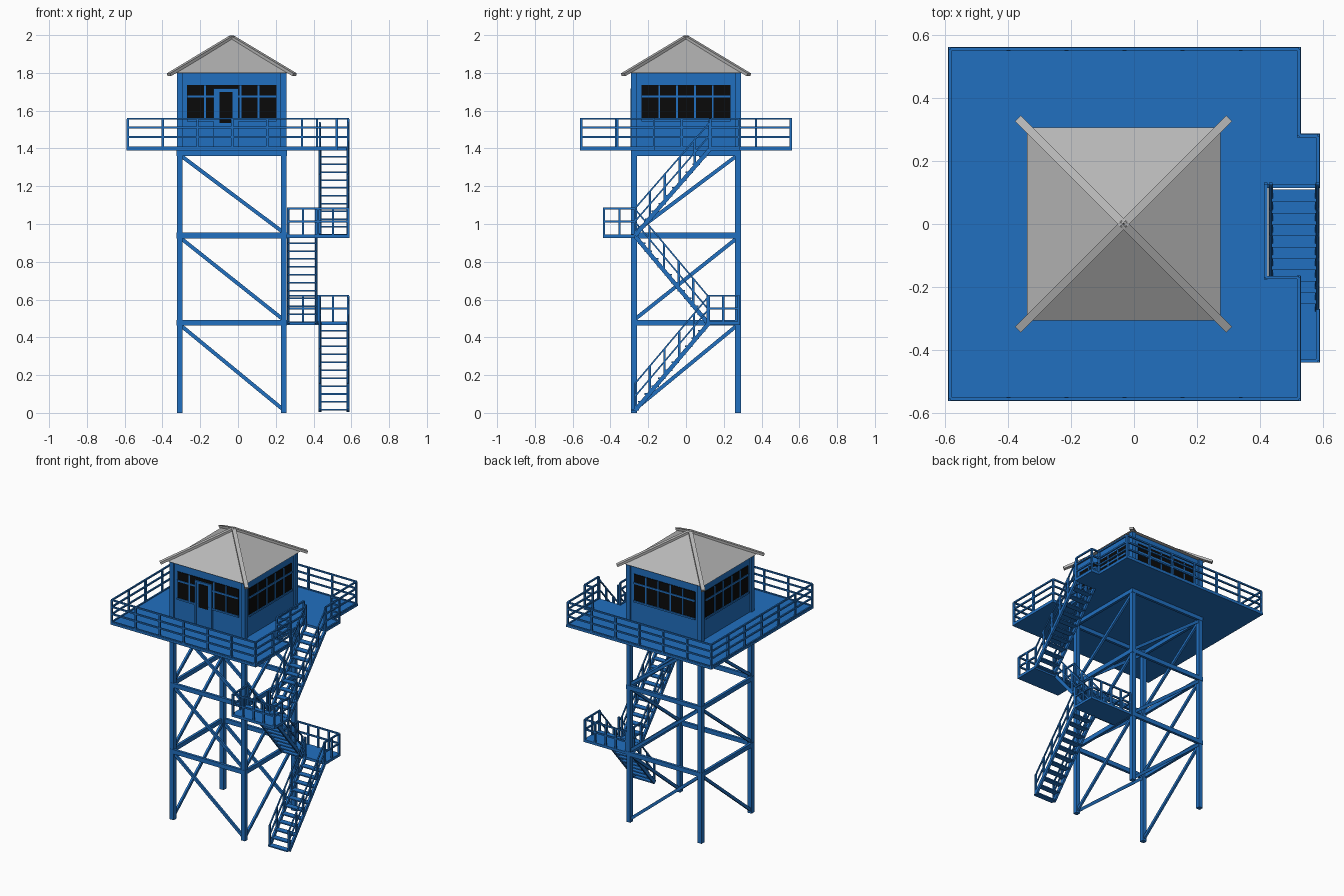
import bpy, bmesh
from math import pi
from mathutils import Vector, Matrix

if "Cube" in bpy.data.objects:
    bpy.data.objects.remove(bpy.data.objects["Cube"])


def material(name, rgb):
    m = bpy.data.materials.new(name)
    m.use_nodes = True
    m.diffuse_color = (*rgb, 1)
    m.node_tree.nodes["Principled BSDF"].inputs["Base Color"].default_value = (*rgb, 1)
    return m


BLUE = material("blue paint", (0.015, 0.16, 0.53))
GREY = material("grey roofing", (0.47, 0.47, 0.47))
BLACK = material("black glass", (0.003, 0.003, 0.003))

CX = -0.033            # tower axis
UP = Vector((0, 0, 1))


def finish(name, bm, mat, matrix=None):
    if matrix:
        bm.transform(matrix)
    bmesh.ops.recalc_face_normals(bm, faces=bm.faces)
    mesh = bpy.data.meshes.new(name)
    bm.to_mesh(mesh)
    bm.free()
    mesh.materials.append(mat)
    ob = bpy.data.objects.new(name, mesh)
    bpy.context.collection.objects.link(ob)
    return ob


def box(bm, x, y, z):
    """Box from three (low, high) ranges."""
    mid = Vector([(a + b) / 2 for a, b in (x, y, z)])
    size = [b - a for a, b in (x, y, z)]
    bmesh.ops.create_cube(bm, size=1, matrix=Matrix.Translation(mid) @ Matrix.Diagonal((*size, 1)))


def bar(bm, p, q, w, h=None):
    """Rectangular bar from p to q, w wide and h deep."""
    p, q = Vector(p), Vector(q)
    d = (q - p).normalized()
    side = Vector((1, 0, 0)) if abs(d.z) > 0.99 else d.cross(UP).normalized()
    rot = Matrix((side, d, side.cross(d))).transposed().to_4x4()
    scale = Matrix.Diagonal((w, (q - p).length, h or w, 1))
    bmesh.ops.create_cube(bm, size=1, matrix=Matrix.Translation((p + q) / 2) @ rot @ scale)


def railing(name, path, z, heights, spacing):
    """Posts and level rails along a plan path."""
    bm = bmesh.new()
    top = max(heights)
    for i, (a, b) in enumerate(zip(path, path[1:])):
        a, b = Vector((*a, z)), Vector((*b, z))
        n = max(1, round((b - a).length / spacing))
        for k in range(0 if i == 0 else 1, n + 1):
            p = a.lerp(b, k / n)
            bar(bm, p, p + UP * top, 0.012)
        for h in heights:
            bar(bm, a + UP * h, b + UP * h, 0.01)
    finish(name, bm, BLUE)


def around(k):
    return Matrix.Translation((CX, 0, 0)) @ Matrix.Rotation(k * pi / 2, 4, "Z")


# Tower legs
LEG = 0.275
LEVELS = (0.477, 0.939, 1.376)
bm = bmesh.new()
for sx in (-1, 1):
    for sy in (-1, 1):
        bar(bm, (CX + sx * LEG, sy * LEG, 0), (CX + sx * LEG, sy * LEG, 1.39), 0.03)
finish("tower_legs", bm, BLUE)

# Horizontal beams and diagonal braces
beams, braces = bmesh.new(), bmesh.new()
for s in (-1, 1):
    low = 0.0
    for z in LEVELS:
        o = s * (LEG + 0.008)
        bar(beams, (CX - 0.292, o, z), (CX + 0.292, o, z), 0.018, 0.03)
        bar(beams, (CX + o, -0.292, z), (CX + o, 0.292, z), 0.018, 0.03)
        bar(braces, (CX - LEG, s * LEG, z - 0.01), (CX + LEG, s * LEG, low + 0.015), 0.014, 0.02)
        bar(braces, (CX + s * LEG, -LEG, low + 0.015), (CX + s * LEG, LEG, z - 0.01), 0.014, 0.02)
        low = z
finish("tower_beams", beams, BLUE)
finish("tower_braces", braces, BLUE)

# Deck with stair opening and entry landing
outline = [(-.59, -.562), (.53, -.562), (.53, -.165), (.42, -.165), (.42, .125),
           (.59, .125), (.59, .287), (.53, .287), (.53, .562), (-.59, .562)]
bm = bmesh.new()
face = bm.faces.new([bm.verts.new((x, y, 1.388)) for x, y in outline])
ext = bmesh.ops.extrude_face_region(bm, geom=[face])
bmesh.ops.translate(bm, vec=(0, 0, 0.016),
                    verts=[v for v in ext["geom"] if isinstance(v, bmesh.types.BMVert)])
finish("deck", bm, BLUE)

# Deck railing, left open where the stair arrives
path = [(.583, .13), (.583, .28), (.523, .28), (.523, .555), (-.583, .555),
        (-.583, -.555), (.523, -.555), (.523, -.17), (.418, -.17), (.418, .125)]
railing("deck_railing", path, 1.40, (0.005, 0.06, 0.11, 0.157), 0.185)

# Stair landings with railings
for name, y0, y1, z in (("lower", 0.115, 0.285, 0.477), ("upper", -0.44, -0.27, 0.939)):
    bm = bmesh.new()
    box(bm, (0.257, 0.59), (y0, y1), (z - 0.012, z + 0.006))
    finish(name + "_landing", bm, BLUE)
    near, far = (y0, y1 - 0.006) if y0 > 0 else (y1, y0 + 0.006)
    railing(name + "_landing_railing",
            [(0.265, near), (0.265, far), (0.583, far), (0.583, near)],
            z, (0.075, 0.143), 0.082)


# Stair flights: stringers, treads, posts and handrails
def flight(name, x0, x1, start, end, steps=11):
    bm = bmesh.new()
    a, b = Vector((0, *start)), Vector((0, *end))
    for x in (x0 + 0.008, x1 - 0.008):
        off = Vector((x, 0, 0))
        bar(bm, a + off, b + off, 0.014, 0.022)
        for h in (0.075, 0.143):
            bar(bm, a + off + UP * h, b + off + UP * h, 0.008)
        for k in range(6):
            p = a.lerp(b, k / 5) + off
            bar(bm, p, p + UP * 0.143, 0.012)
    for k in range(steps):
        p = a.lerp(b, k / steps)
        box(bm, (x0 + 0.008, x1 - 0.008), (p.y - 0.02, p.y + 0.02), (p.z, p.z + 0.008))
    finish(name, bm, BLUE)


flight("lower_stair", 0.426, 0.59, (-0.27, 0.012), (0.12, 0.474))
flight("middle_stair", 0.258, 0.422, (0.115, 0.477), (-0.27, 0.936))
flight("upper_stair", 0.426, 0.59, (-0.27, 0.939), (0.125, 1.394))

# Cabin walls and corner posts
bm = bmesh.new()
box(bm, (CX - 0.28, CX + 0.28), (-0.28, 0.28), (1.404, 1.80))
finish("cabin_walls", bm, BLUE)
bm = bmesh.new()
for sx in (-1, 1):
    for sy in (-1, 1):
        bar(bm, (CX + sx * LEG, sy * LEG, 1.404), (CX + sx * LEG, sy * LEG, 1.80), 0.032)
finish("cabin_corner_posts", bm, BLUE)

# Window bands: dark glass plates behind a grid of bars
W, SILL, BARZ, HEAD = 0.236, 1.555, 1.675, 1.737
for k, side in enumerate(("front", "left", "back", "right")):
    glass = bmesh.new()
    box(glass, (-W, W), (-0.284, -0.279), (SILL, HEAD))
    finish(side + "_windows", glass, BLACK, around(k))
    grid = bmesh.new()
    for i in range(1, 5):
        x = -W + i * 2 * W / 5
        if side == "front" and i == 2:
            continue
        box(grid, (x - 0.005, x + 0.005), (-0.288, -0.279), (SILL, HEAD))
    box(grid, (-W, W), (-0.288, -0.279), (BARZ - 0.006, BARZ + 0.006))
    box(grid, (-W, W), (-0.29, -0.279), (SILL - 0.012, SILL))
    finish(side + "_window_bars", grid, BLUE, around(k))

# Door with frame and glass
bm = bmesh.new()
box(bm, (-0.097, 0.035), (-0.288, -0.28), (1.404, 1.717))
for x in (-0.097, 0.023):
    box(bm, (x, x + 0.012), (-0.293, -0.28), (1.404, 1.717))
box(bm, (-0.097, 0.035), (-0.293, -0.28), (1.705, 1.717))
finish("door", bm, BLUE, around(0))
bm = bmesh.new()
box(bm, (-0.066, 0.004), (-0.291, -0.287), (1.535, 1.698))
finish("door_window", bm, BLACK, around(0))

# Pyramid roof
bm = bmesh.new()
R, EAVE, APEX = 0.307, 1.80, 1.99
rim = [bm.verts.new((sx * R, sy * R, EAVE)) for sx, sy in ((-1, -1), (1, -1), (1, 1), (-1, 1))]
tip = bm.verts.new((0, 0, APEX))
bm.faces.new(rim)
for i in range(4):
    bm.faces.new((rim[i], rim[(i + 1) % 4], tip))
finish("roof", bm, GREY, around(0))

# Hip ridge caps
bm = bmesh.new()
for sx in (-1, 1):
    for sy in (-1, 1):
        bar(bm, (0, 0, APEX), (sx * 0.333, sy * 0.333, 1.79), 0.026, 0.016)
finish("roof_ridges", bm, GREY, around(0))
